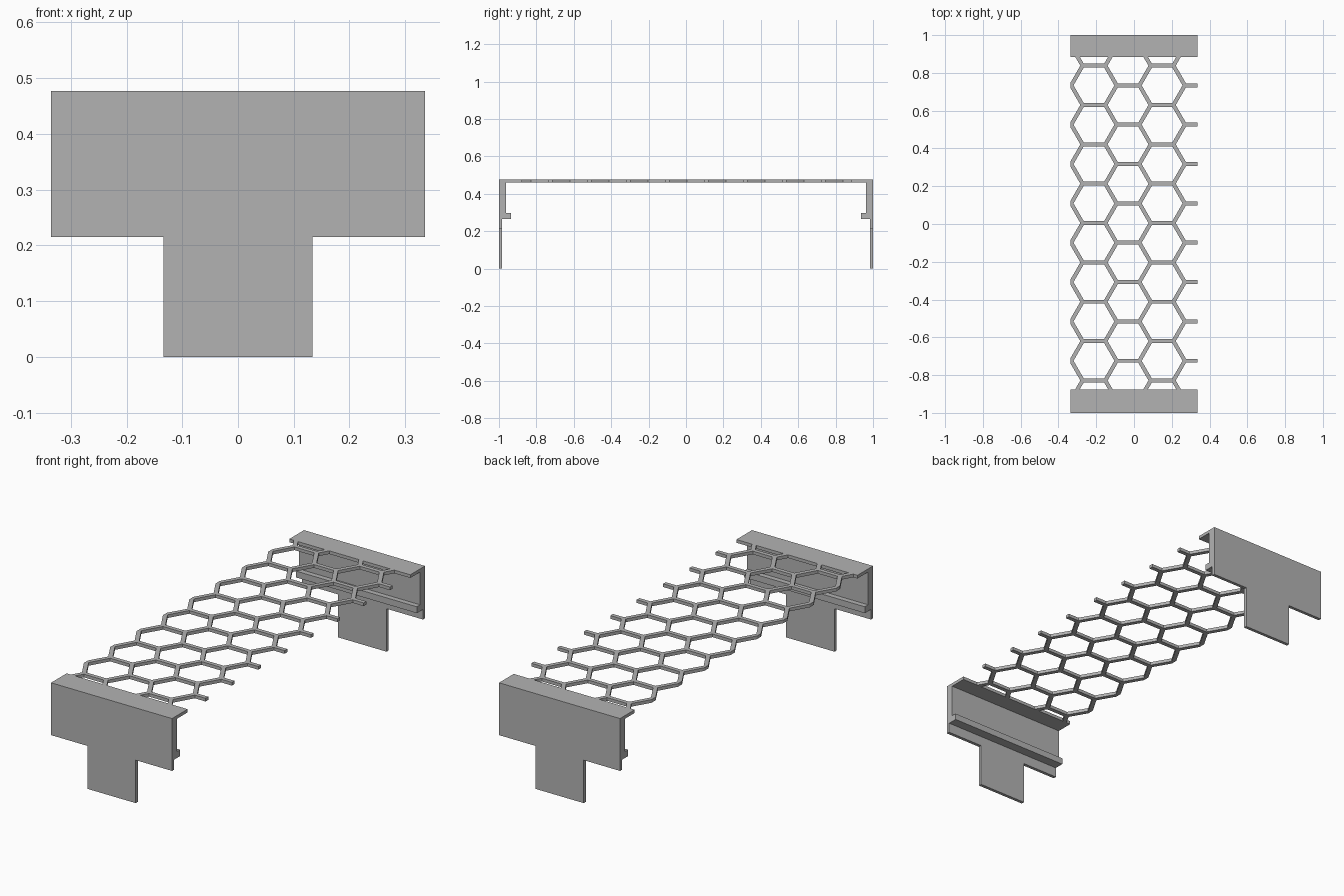
import bpy, bmesh
from math import cos, sin, pi, sqrt

if "Cube" in bpy.data.objects:
    bpy.data.objects.remove(bpy.data.objects["Cube"])

HALF = 0.335                 # half width
TOP, UNDER = 0.477, 0.461    # deck surface and underside
LIP_FRONT, LIP_BACK = -0.877, 0.884

grey = bpy.data.materials.new("plain_grey")
grey.use_nodes = True
grey.diffuse_color = (0.45, 0.45, 0.45, 1)
grey.node_tree.nodes["Principled BSDF"].inputs["Base Color"].default_value = grey.diffuse_color


def extrude_profiles(name, profiles, offset):
    """Turn closed 3D outlines into prisms in one object."""
    bm = bmesh.new()
    for points in profiles:
        face = bm.faces.new([bm.verts.new(p) for p in points])
        out = bmesh.ops.extrude_face_region(bm, geom=[face])
        verts = [v for v in out["geom"] if isinstance(v, bmesh.types.BMVert)]
        bmesh.ops.translate(bm, verts=verts, vec=offset)
    bmesh.ops.recalc_face_normals(bm, faces=bm.faces)
    mesh = bpy.data.meshes.new(name)
    bm.to_mesh(mesh)
    bm.free()
    mesh.materials.append(grey)
    obj = bpy.data.objects.new(name, mesh)
    bpy.context.collection.objects.link(obj)
    return obj


# End brackets: lip, thick wall, ledge and thin skirt, with a centre tab below
THIN, WALL, LEDGE = 0.984, 0.962, 0.936
TAB_TOP, LEDGE_LOW, LEDGE_HIGH, TAB = 0.215, 0.265, 0.297, 0.134
for side, end, lip in (("front", -1, -LIP_FRONT), ("back", 1, LIP_BACK)):
    section = [(1, TAB_TOP), (1, TOP), (lip, TOP), (lip, UNDER), (WALL, UNDER),
               (WALL, LEDGE_HIGH), (LEDGE, LEDGE_HIGH), (LEDGE, LEDGE_LOW),
               (THIN, LEDGE_LOW), (THIN, TAB_TOP)]
    extrude_profiles(side + "_bracket",
                     [[(-HALF, end * y, z) for y, z in section]], (2 * HALF, 0, 0))
    tab = [(1, 0), (1, TAB_TOP), (THIN, TAB_TOP), (THIN, 0)]
    extrude_profiles(side + "_tab",
                     [[(-TAB, end * y, z) for y, z in tab]], (2 * TAB, 0, 0))

# Deck plate between the two lips
deck = extrude_profiles(
    "honeycomb_deck",
    [[(-HALF, LIP_FRONT, UNDER), (HALF, LIP_FRONT, UNDER),
      (HALF, LIP_BACK, UNDER), (-HALF, LIP_BACK, UNDER)]],
    (0, 0, TOP - UNDER))

# Hexagonal holes in staggered columns
PITCH, BAR = 0.2083, 0.021
radius = (PITCH - BAR) / sqrt(3)
holes = []
for column in range(-1, 4):
    cx = -0.212 + column * PITCH * sqrt(3) / 2
    for row in range(-6, 6):
        cy = 0.005 + (row + (0.5 if column % 2 == 0 else 0)) * PITCH
        holes.append([(cx + radius * cos(k * pi / 3),
                       cy + radius * sin(k * pi / 3), UNDER - 0.05) for k in range(6)])
cutter = extrude_profiles("hole_cutter", holes, (0, 0, 0.12))
cutter.hide_render = True

cut = deck.modifiers.new("holes", 'BOOLEAN')
cut.operation = 'DIFFERENCE'
cut.solver = 'EXACT'
cut.object = cutter
bpy.context.view_layer.objects.active = deck
bpy.ops.object.modifier_apply(modifier=cut.name)
bpy.data.objects.remove(cutter)
